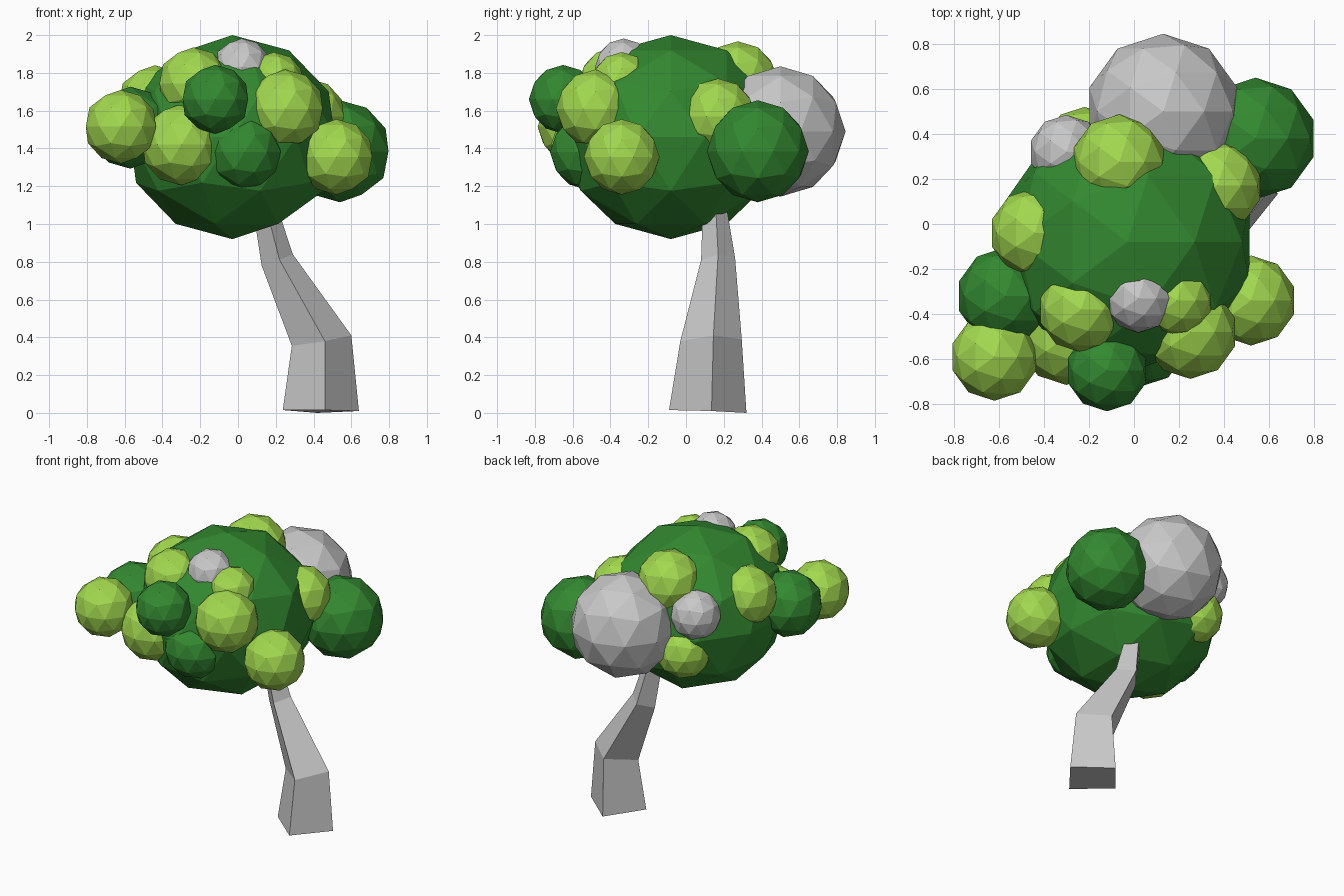
import bpy, bmesh
from mathutils import Vector

if "Cube" in bpy.data.objects:
    bpy.data.objects.remove(bpy.data.objects["Cube"])


def material(name, rgb):
    m = bpy.data.materials.new(name)
    m.diffuse_color = (*rgb, 1)
    m.use_nodes = True
    m.node_tree.nodes["Principled BSDF"].inputs["Base Color"].default_value = m.diffuse_color
    return m


DARK = material("dark_green", (0.033, 0.25, 0.03))
LIME = material("lime_green", (0.36, 0.69, 0.078))
GREY = material("light_grey", (0.58, 0.58, 0.58))


def add_object(name, bm, mat):
    bmesh.ops.recalc_face_normals(bm, faces=bm.faces[:])
    mesh = bpy.data.meshes.new(name)
    bm.to_mesh(mesh)
    bm.free()
    mesh.materials.append(mat)
    obj = bpy.data.objects.new(name, mesh)
    bpy.context.collection.objects.link(obj)
    return obj


def leaf_ball(name, centre, radii, mat):
    """Flat-shaded low-poly foliage ball."""
    bm = bmesh.new()
    bmesh.ops.create_icosphere(bm, subdivisions=2, radius=1)
    bmesh.ops.scale(bm, vec=radii, verts=bm.verts)
    bmesh.ops.translate(bm, vec=centre, verts=bm.verts)
    return add_object(name, bm, mat)


# Main crown
leaf_ball("crown", (-0.03, -0.08, 1.46), (0.57, 0.59, 0.54), DARK)

# Smaller foliage clumps: x, y, z, radius
clumps = {
    "dark_clump": (DARK, [
        (0.54, 0.38, 1.385, 0.27),
        (-0.12, -0.65, 1.66, 0.182),
        (0.035, -0.52, 1.38, 0.20),
        (-0.57, -0.32, 1.51, 0.217),
        (-0.35, 0.10, 1.46, 0.19),
    ]),
    "lime_clump": (LIME, [
        (-0.62, -0.59, 1.515, 0.195),
        (0.52, -0.34, 1.355, 0.20),
        (0.25, -0.48, 1.61, 0.208),
        (-0.235, -0.38, 1.745, 0.19),
        (-0.30, -0.50, 1.42, 0.215),
        (-0.44, -0.04, 1.64, 0.20),
        (-0.065, 0.275, 1.755, 0.212),
        (-0.22, 0.34, 1.34, 0.18),
        (0.37, 0.17, 1.57, 0.20),
        (0.19, -0.34, 1.75, 0.16),
    ]),
    "grey_clump": (GREY, [
        (0.13, 0.50, 1.49, 0.345),
        (-0.30, 0.32, 1.605, 0.165),
        (0.02, -0.33, 1.83, 0.152),
    ]),
}
for name, (mat, balls) in clumps.items():
    for i, (x, y, z, r) in enumerate(balls, 1):
        leaf_ball(f"{name}_{i}", (x, y, z), (r, r, r), mat)

# Bent four-sided trunk: corners front, right, back, left of each section
sections = [
    [(0.46, -0.09, 0.015), (0.64, 0.135, 0.01), (0.42, 0.32, 0.0), (0.237, 0.10, 0.015)],
    [(0.46, -0.03, 0.38), (0.60, 0.145, 0.41), (0.43, 0.295, 0.39), (0.285, 0.12, 0.355)],
    [(0.22, 0.08, 0.81), (0.29, 0.17, 0.84), (0.20, 0.26, 0.82), (0.125, 0.165, 0.78)],
    [(0.14, 0.09, 1.12), (0.195, 0.155, 1.13), (0.135, 0.21, 1.12), (0.075, 0.15, 1.11)],
]
bm = bmesh.new()
rings = [[bm.verts.new(Vector(p)) for p in s] for s in sections]
for low, high in zip(rings, rings[1:]):
    for i in range(4):
        j = (i + 1) % 4
        bm.faces.new((low[i], low[j], high[j], high[i]))
bm.faces.new(rings[0][::-1])
bm.faces.new(rings[-1])
add_object("trunk", bm, GREY)
